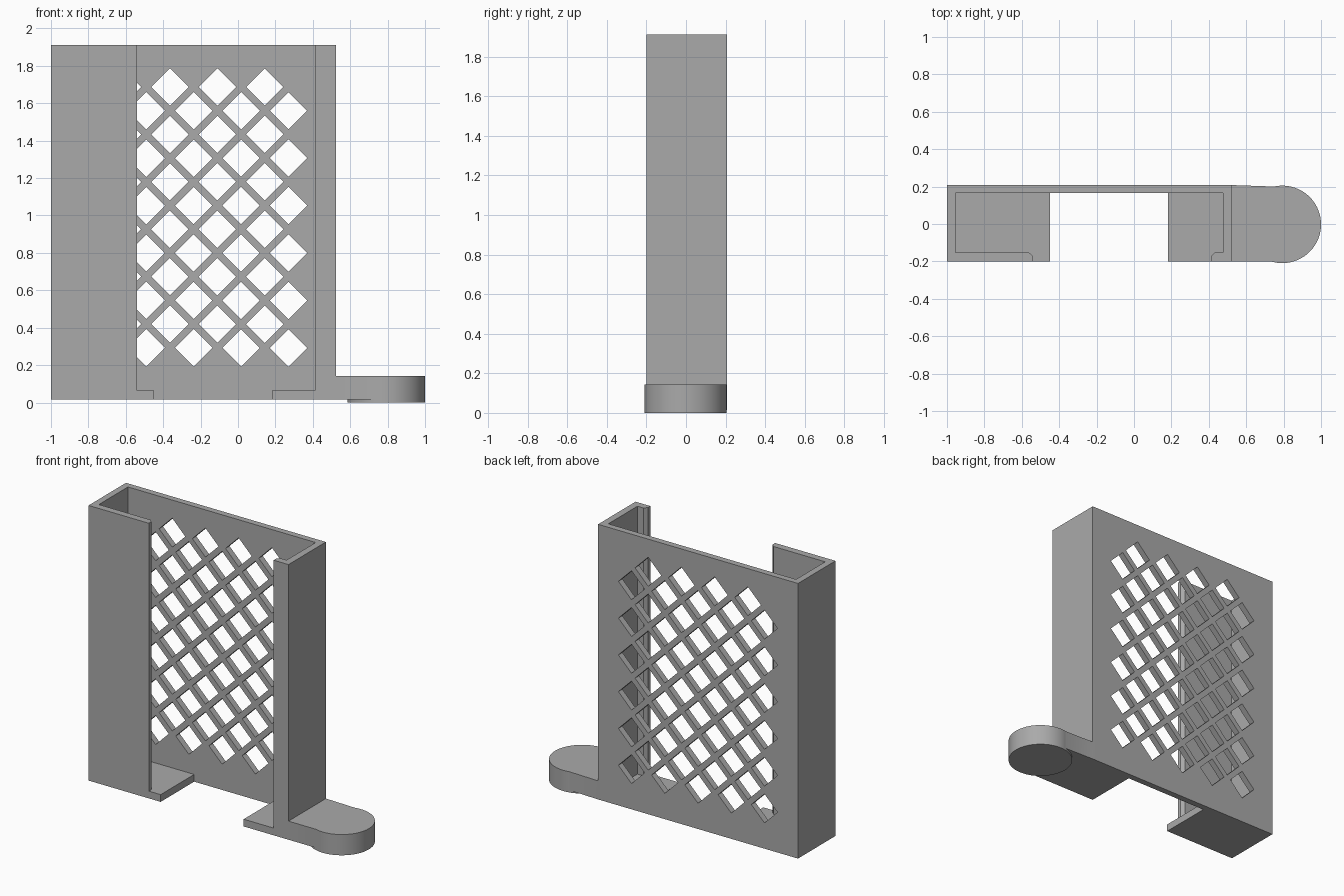
import bpy, bmesh, math

if "Cube" in bpy.data.objects:
    bpy.data.objects.remove(bpy.data.objects["Cube"])

grey = bpy.data.materials.new("plain grey")
grey.diffuse_color = (0.4, 0.4, 0.4, 1)
grey.use_nodes = True
grey.node_tree.nodes["Principled BSDF"].inputs["Base Color"].default_value = grey.diffuse_color


def add_prism(bm, pts, axis, lo, hi):
    """Extrude a 2D outline along z (xy points) or y (xz points)."""
    def at(p, h):
        return (p[0], p[1], h) if axis == 'z' else (p[0], h, p[1])
    low = bm.faces.new([bm.verts.new(at(p, lo)) for p in pts])
    ext = bmesh.ops.extrude_face_region(bm, geom=[low])
    for v in ext["geom"]:
        if isinstance(v, bmesh.types.BMVert):
            v.co = (v.co.x, v.co.y, hi) if axis == 'z' else (v.co.x, hi, v.co.z)


def make(name, prisms):
    bm = bmesh.new()
    for p in prisms:
        add_prism(bm, *p)
    bmesh.ops.recalc_face_normals(bm, faces=bm.faces)
    me = bpy.data.meshes.new(name)
    bm.to_mesh(me)
    bm.free()
    me.materials.append(grey)
    ob = bpy.data.objects.new(name, me)
    bpy.context.collection.objects.link(ob)
    return ob


def boolean(target, tool, op):
    mod = target.modifiers.new(op, 'BOOLEAN')
    mod.operation, mod.object, mod.solver = op, tool, 'EXACT'
    bpy.context.view_layer.objects.active = target
    bpy.ops.object.modifier_apply(modifier=mod.name)
    bpy.data.objects.remove(tool)


def rect(x0, x1, y0, y1):
    return [(x0, y0), (x1, y0), (x1, y1), (x0, y1)]


X0, X1, Y0, Y1 = -1.0, 0.525, -0.2, 0.208
Z0, Z1 = 0.015, 1.912

# C-shaped holder: back wall, side walls and front lips with chamfered edges
channel = [(X0, Y0), (-0.54, Y0), (-0.54, -0.172), (-0.562, -0.152),
           (-0.955, -0.152), (-0.955, 0.165), (0.477, 0.165), (0.477, -0.152),
           (0.432, -0.152), (0.412, -0.172), (0.412, Y0), (X1, Y0),
           (X1, Y1), (X0, Y1)]
holder = make("holder", [(channel, 'z', Z0, Z1)])

# diamond lattice through the back wall: two staggered grids
P, R = 0.2535, 0.1
diamonds = []
for x_start, z_start, cols in ((0.27, 1.56, 5), (0.143, 1.687, 4)):
    for i in range(cols):
        for j in range(6):
            x, z = x_start - i * P, z_start - j * P
            diamonds.append(([(x - R, z), (x, z - R), (x + R, z), (x, z + R)],
                             'y', 0.1, 0.3))
boolean(holder, make("lattice_cutter", diamonds), 'DIFFERENCE')

# floor plates on either side of the bottom opening
for name, x0, x1 in (("left_floor", X0, -0.45), ("right_floor", 0.183, X1)):
    boolean(holder, make(name, [(rect(x0, x1, Y0, 0.165), 'z', Z0, 0.065)]), 'UNION')

# foot: arm leading to a round pad
arm = [(0.5, Y0), (0.735, Y0), (0.79, -0.1), (0.79, 0.1), (0.755, 0.2),
       (X1, Y1), (0.5, Y1)]
boolean(holder, make("arm", [(arm, 'z', Z0, 0.143)]), 'UNION')
pad = [(0.793 + 0.207 * math.cos(a), -0.002 + 0.207 * math.sin(a))
       for a in (math.tau * i / 96 for i in range(96))]
boolean(holder, make("round_pad", [(pad, 'z', 0, 0.143)]), 'UNION')

# smooth only the round pad's wall
bpy.ops.object.select_all(action='DESELECT')
holder.select_set(True)
bpy.context.view_layer.objects.active = holder
bpy.ops.object.shade_smooth_by_angle(angle=math.radians(20))
